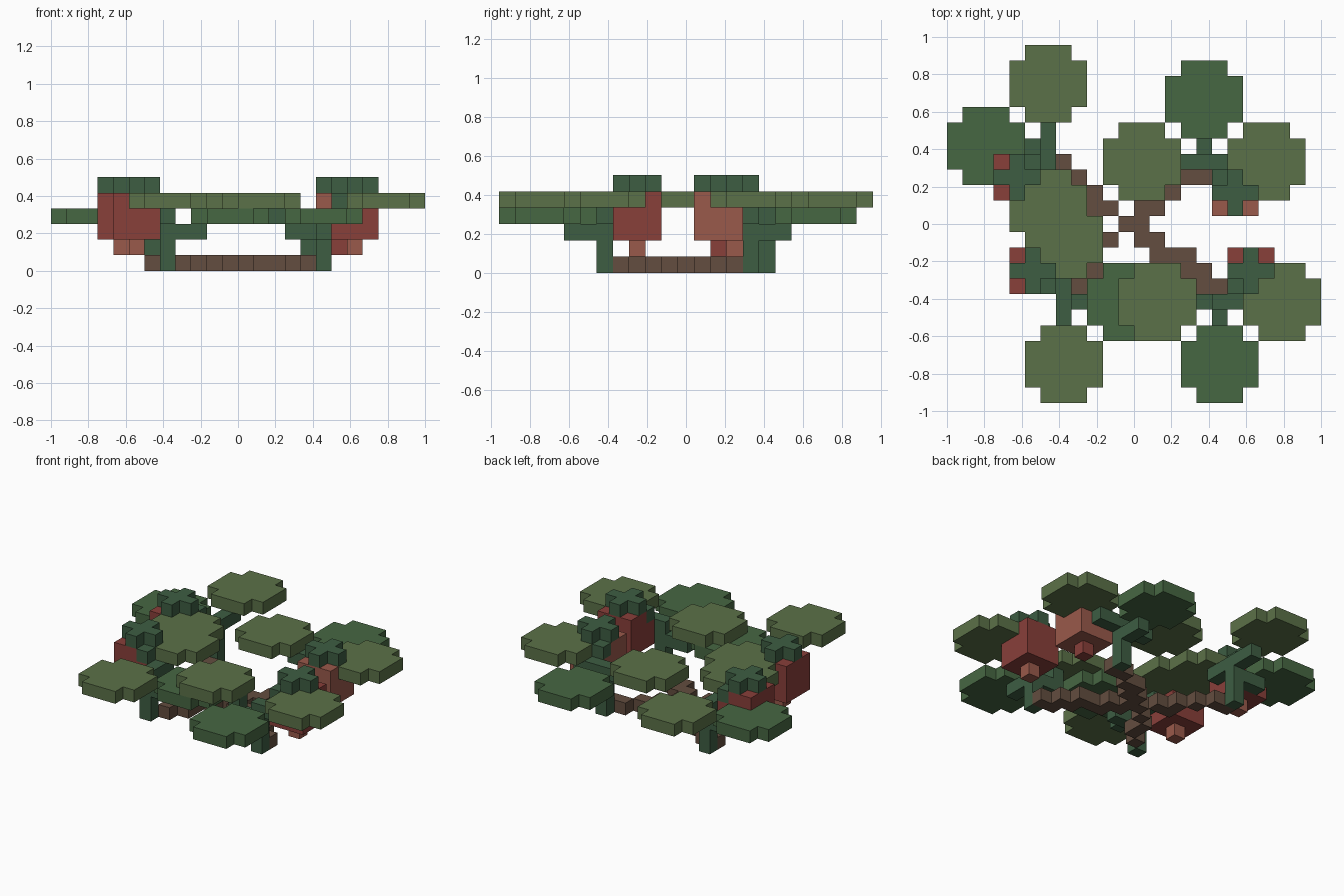
import bpy, bmesh
from mathutils import Vector

if "Cube" in bpy.data.objects:
    bpy.data.objects.remove(bpy.data.objects["Cube"])

U = 1 / 12                      # voxel size
ORIGIN = Vector((-1, -23 / 24, 0))
cells = {}                      # (i, j, k) -> part name


def put(part, i, j, k):
    cells[(i, j, k)] = part


def leaf(part, i0, j0, k):
    """5 x 5 pad with its corners cut."""
    for a in range(5):
        for b in range(5):
            if not (a in (0, 4) and b in (0, 4)):
                put(part, i0 + a, j0 + b, k)


# ground vines: stepped arms from the centre
vines = [
    [(11, 11), (12, 11)],
    [(10, 12), (9, 12), (9, 13), (8, 14), (7, 15), (6, 15)],
    [(12, 12), (13, 12), (13, 13), (14, 13), (15, 14), (16, 14)],
    [(12, 10), (13, 10), (13, 9), (14, 9), (15, 9), (15, 8), (16, 8), (16, 7), (17, 7)],
    [(10, 10), (9, 9), (9, 8), (8, 7)],
]
for arm in vines:
    for i, j in arm:
        put("ground_vine", i, j, 0)

# plants: stem base, fruit direction, fruit parts, branches (dx, dy, layer)
plants = [
    ((6, 16), (-1, -1), "fruit_dark", "fruit_light", [(0, 1, 3), (-1, 0, 2), (0, -1, 3)]),
    ((16, 15), (1, -1), "fruit_light", "fruit_dark", [(0, 1, 2), (1, 0, 3), (-1, 0, 3)]),
    ((17, 6), (1, 1), "fruit_dark", "fruit_light", [(-1, 0, 2), (0, -1, 2), (1, 0, 3)]),
    ((7, 6), (-1, 1), "fruit_dark", "fruit_light", [(1, 0, 2), (0, -1, 3), (0, 1, 3)]),
]
for (i, j), (dx, dy), body, tip, branches in plants:
    ci, cj = i + 2 * dx, j + 2 * dy
    # hanging fruit: block, tip and cross-shaped cap
    for a in (-1, 0, 1):
        for b in (-1, 0, 1):
            for k in (2, 3, 4):
                put(body, ci + a, cj + b, k)
            if a == 0 or b == 0:
                put("stem", ci + a, cj + b, 5)
    put(tip, ci, cj, 1)
    put("stem", i + dx, j + dy, 4)
    # stem and side branches
    for k in range(4):
        put("stem", i, j, k)
    for bx, by, k in branches:
        for n in (1, 2):
            put("stem", i + n * bx, j + n * by, k)
put("stem", 15, 6, 3)           # riser below the front leaf

# leaves
for i, j in [(0, 14), (14, 17), (9, 4), (15, 0)]:
    leaf("low_leaf", i, j, 3)
for i, j in [(4, 18), (18, 13), (10, 13), (4, 10), (5, 8), (11, 4), (5, 0), (19, 4)]:
    leaf("high_leaf", i, j, 4)

colours = {
    "ground_vine": (0.125, 0.075, 0.05),
    "stem": (0.047, 0.11, 0.055),
    "low_leaf": (0.062, 0.135, 0.055),
    "high_leaf": (0.105, 0.165, 0.065),
    "fruit_dark": (0.25, 0.05, 0.042),
    "fruit_light": (0.32, 0.10, 0.07),
}

# one mesh per part, only the exposed voxel faces
for part, rgb in colours.items():
    bm = bmesh.new()
    verts = {}

    def vert(p):
        if p not in verts:
            verts[p] = bm.verts.new(ORIGIN + Vector(p) * U)
        return verts[p]

    for cell, name in cells.items():
        if name != part:
            continue
        for ax in range(3):
            for s in (0, 1):
                nb = list(cell)
                nb[ax] += 2 * s - 1
                if tuple(nb) in cells:
                    continue
                loop = [(0, 0), (1, 0), (1, 1), (0, 1)]
                if not s:
                    loop.reverse()
                quad = []
                for a, b in loop:
                    p = list(cell)
                    p[ax] += s
                    p[(ax + 1) % 3] += a
                    p[(ax + 2) % 3] += b
                    quad.append(vert(tuple(p)))
                bm.faces.new(quad)
    mesh = bpy.data.meshes.new(part)
    bm.to_mesh(mesh)
    bm.free()
    mat = bpy.data.materials.new(part)
    mat.diffuse_color = (*rgb, 1)
    mat.use_nodes = True
    mat.node_tree.nodes["Principled BSDF"].inputs["Base Color"].default_value = mat.diffuse_color
    mesh.materials.append(mat)
    bpy.context.collection.objects.link(bpy.data.objects.new(part, mesh))
